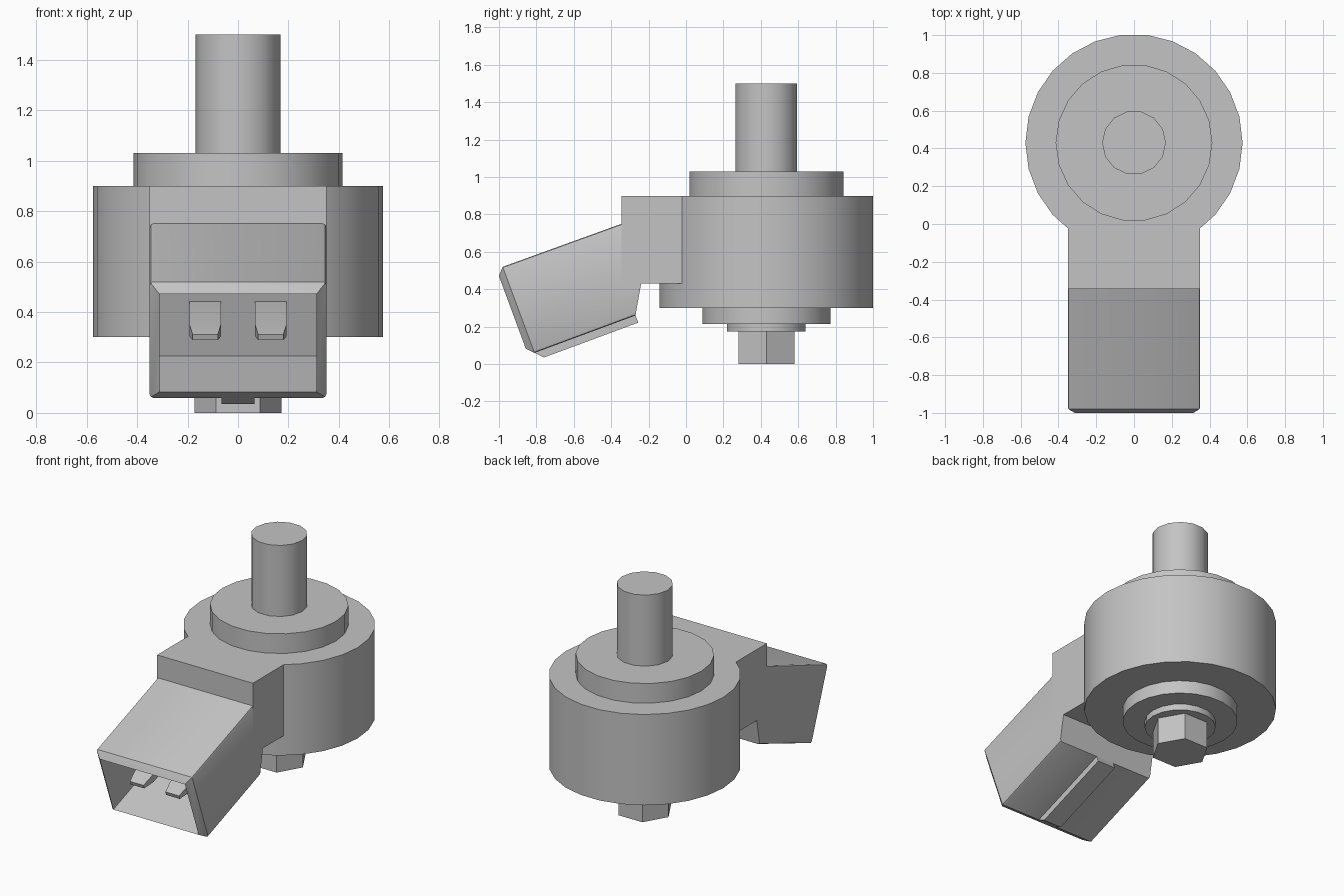
import bpy, bmesh
from math import cos, sin, pi, radians
from mathutils import Vector, Matrix

cube = bpy.data.objects.get("Cube")
if cube:
    bpy.data.objects.remove(cube, do_unlink=True)

grey = bpy.data.materials.new("plain_grey")
grey.use_nodes = True
grey.diffuse_color = (0.55, 0.55, 0.55, 1)
grey.node_tree.nodes["Principled BSDF"].inputs["Base Color"].default_value = grey.diffuse_color

CENTRE_Y = 0.43
TILT = radians(20)
AXIS = Vector((0, cos(TILT), sin(TILT)))   # plug direction, pointing inward


def finish(name, bm):
    bmesh.ops.recalc_face_normals(bm, faces=bm.faces)
    mesh = bpy.data.meshes.new(name)
    bm.to_mesh(mesh)
    bm.free()
    mesh.materials.append(grey)
    for p in mesh.polygons:
        p.use_smooth = True
    mesh.set_sharp_from_angle(angle=radians(30))
    obj = bpy.data.objects.new(name, mesh)
    bpy.context.collection.objects.link(obj)
    return obj


def prism(points, offset):
    """Extrude a closed outline of 3D points by an offset."""
    bm = bmesh.new()
    face = bm.faces.new([bm.verts.new(p) for p in points])
    new = bmesh.ops.extrude_face_region(bm, geom=[face])["geom"]
    verts = [v for v in new if isinstance(v, bmesh.types.BMVert)]
    bmesh.ops.translate(bm, verts=verts, vec=offset)
    bmesh.ops.recalc_face_normals(bm, faces=bm.faces)
    return bm


def ring(radius, sides, z):
    return [Vector((radius * cos(2 * pi * i / sides),
                    CENTRE_Y + radius * sin(2 * pi * i / sides), z)) for i in range(sides)]


def side_profile(points, half_width):
    return prism([(-half_width, y, z) for y, z in points], (2 * half_width, 0, 0))


# Round parts stacked on the shaft axis: name, radius, sides, bottom, top
for name, radius, sides, low, high in [
    ("body", 0.575, 26, 0.30, 0.90),
    ("top_collar", 0.415, 22, 0.90, 1.03),
    ("shaft", 0.169, 14, 1.03, 1.50),
    ("lower_flange", 0.345, 22, 0.215, 0.30),
    ("washer", 0.213, 18, 0.175, 0.215),
    ("hex_nut", 0.173, 6, 0.0, 0.175),
]:
    finish(name, prism(ring(radius, sides, low), (0, 0, high - low)))

# Neck whose rear follows the round body
arc = [p for p in ring(0.575, 26, 0.43) if p.y < 0.2 and abs(p.x) < 0.35]
neck = [(0.35, -0.022, 0.43), (0.35, -0.345, 0.43), (-0.35, -0.345, 0.43), (-0.35, -0.022, 0.43)]
finish("neck", prism(neck + arc, (0, 0, 0.47)))

# Tilted plug shell with chamfered rim and socket
bm = side_profile([(-0.98, 0.52), (-0.345, 0.75), (-0.345, 0.43),
                   (-0.24, 0.43), (-0.27, 0.26), (-0.81, 0.06)], 0.35)
bm.normal_update()
mouth = min(bm.faces, key=lambda f: f.normal.dot(AXIS))
bmesh.ops.inset_individual(bm, faces=[mouth], thickness=0.038, depth=0.036, use_even_offset=True)
bm.normal_update()
bmesh.ops.inset_individual(bm, faces=[mouth], thickness=0.001, depth=-0.41, use_even_offset=True)
long_edges = [e for e in bm.edges
              if all(abs(v.co.x) > 0.345 for v in e.verts)
              and abs((e.verts[1].co - e.verts[0].co).normalized().dot(AXIS)) > 0.99]
bmesh.ops.bevel(bm, geom=long_edges, offset=0.014, segments=2, profile=0.5, affect='EDGES')
finish("plug_shell", bm)

# Key rail under the plug
finish("key_rail", side_profile([(-0.81, 0.06), (-0.76, 0.035), (-0.255, 0.222), (-0.27, 0.26)], 0.065))

# Two contact blades with tapered tips
for name, x in (("right_contact", -0.13), ("left_contact", 0.13)):
    bm = bmesh.new()
    bmesh.ops.create_cube(bm, size=1, matrix=Matrix.Diagonal((0.125, 0.27, 0.05, 1)))
    tip = min(bm.faces, key=lambda f: f.calc_center_median().y)
    tip = bmesh.ops.extrude_discrete_faces(bm, faces=[tip])["faces"][0]
    bmesh.ops.scale(bm, verts=tip.verts, vec=(0.8, 1, 0.5))
    bmesh.ops.translate(bm, verts=tip.verts, vec=(0, -0.08, 0))
    place = Vector((x, -0.545, 0.418)) - AXIS * 0.13
    bm.transform(Matrix.Translation(place) @ Matrix.Rotation(TILT, 4, 'X'))
    finish(name, bm)
